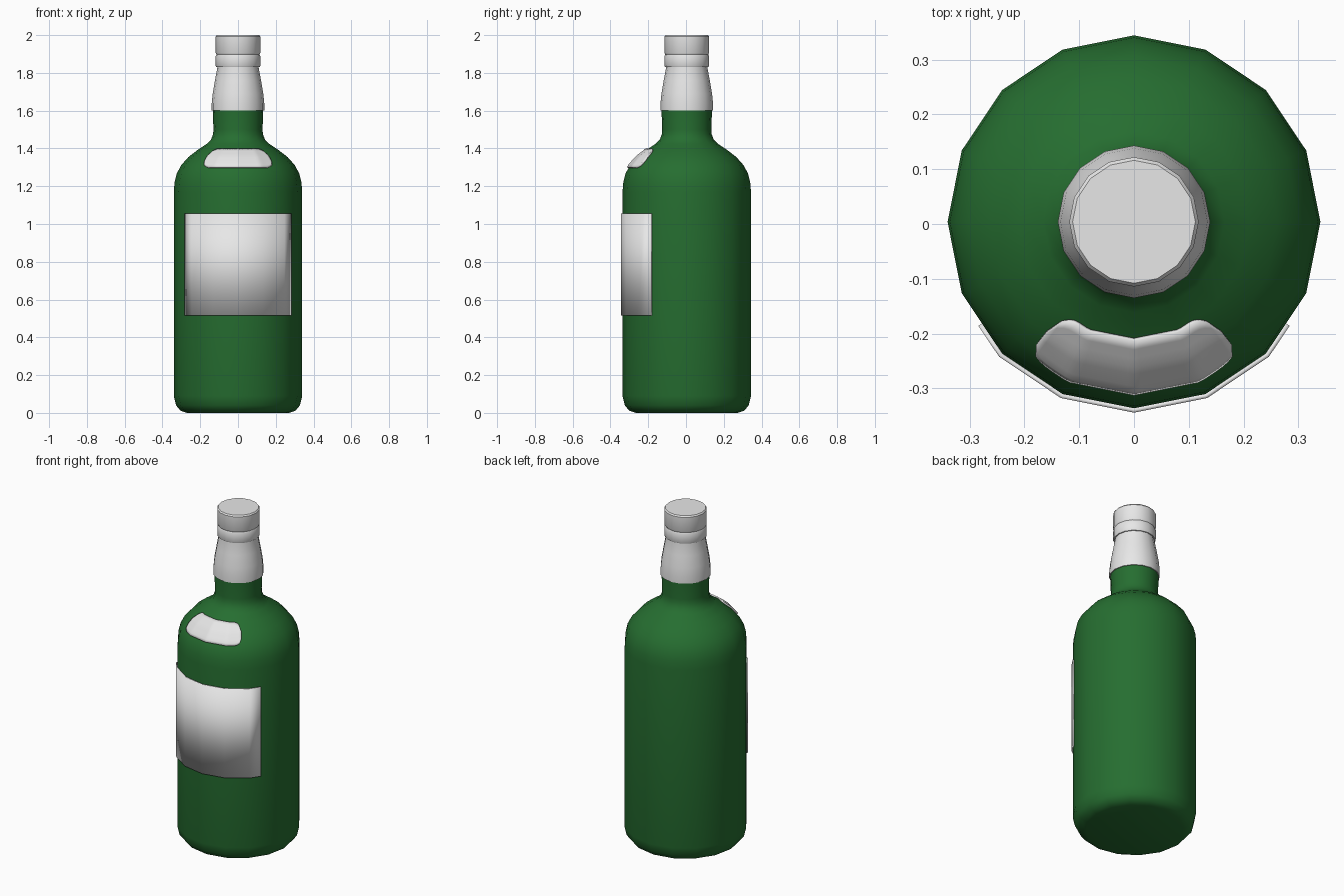
import bpy, bmesh
from math import sin, cos, pi, radians, sqrt

cube = bpy.data.objects.get("Cube")
if cube:
    bpy.data.objects.remove(cube, do_unlink=True)

SIDES = 16
STEP = 2 * pi / SIDES
CENTRE_Y = 0.004


def material(name, rgb):
    m = bpy.data.materials.new(name)
    m.use_nodes = True
    m.diffuse_color = (*rgb, 1)
    bsdf = next(n for n in m.node_tree.nodes if n.type == 'BSDF_PRINCIPLED')
    bsdf.inputs["Base Color"].default_value = (*rgb, 1)
    return m


green = material("green_glass", (0.019, 0.155, 0.03))
white = material("off_white", (0.8, 0.8, 0.8))


def finish(name, bm, mat):
    bmesh.ops.recalc_face_normals(bm, faces=bm.faces)
    mesh = bpy.data.meshes.new(name)
    bm.to_mesh(mesh)
    bm.free()
    mesh.materials.append(mat)
    ob = bpy.data.objects.new(name, mesh)
    ob.location.y = CENTRE_Y
    bpy.context.collection.objects.link(ob)
    bpy.ops.object.select_all(action='DESELECT')
    ob.select_set(True)
    bpy.context.view_layer.objects.active = ob
    bpy.ops.object.shade_smooth_by_angle(angle=radians(35))
    return ob


def lathe(name, profile, mat):
    """Turn (radius, height) points around z and close both ends."""
    bm = bmesh.new()
    rings = [[bm.verts.new((r * cos(i * STEP), r * sin(i * STEP), z))
              for i in range(SIDES)] for r, z in profile]
    for a, b in zip(rings, rings[1:]):
        for i in range(SIDES):
            j = (i + 1) % SIDES
            bm.faces.new((a[i], a[j], b[j], b[i]))
    bm.faces.new(rings[0])
    bm.faces.new(rings[-1])
    return finish(name, bm, mat)


def wrap(name, columns, mat):
    """Sheet on the front from (angle, [(radius, height)...]) columns,
    following the flat sides of the bottle."""
    bm = bmesh.new()
    grid = []
    for angle, points in columns:
        flat = cos(STEP / 2) / cos(angle % STEP - STEP / 2)
        grid.append([bm.verts.new((r * flat * sin(angle), -r * flat * cos(angle), z))
                     for r, z in points])
    for a, b in zip(grid, grid[1:]):
        for k in range(len(a) - 1):
            bm.faces.new((a[k], b[k], b[k + 1], a[k + 1]))
    ob = finish(name, bm, mat)
    solid = ob.modifiers.new("thickness", 'SOLIDIFY')
    solid.thickness = 0.008
    solid.offset = -1
    return ob


# Glass body
shoulder = [(0.34, 1.17), (0.336, 1.22), (0.325, 1.265), (0.302, 1.31),
            (0.262, 1.355), (0.21, 1.395), (0.165, 1.425), (0.143, 1.447),
            (0.132, 1.475)]
base = [(0.27, 0), (0.305, 0.012), (0.328, 0.04), (0.34, 0.09)]
lathe("bottle_body", base + shoulder + [(0.13, 1.5), (0.134, 1.61)], green)

# Neck wrap and cap
lathe("neck_foil", [(0.132, 1.6), (0.139, 1.6), (0.139, 1.64), (0.134, 1.69),
                    (0.122, 1.76), (0.109, 1.83), (0.109, 1.845)], white)
lathe("cap", [(0.108, 1.832), (0.115, 1.832), (0.118, 1.838), (0.118, 1.89),
              (0.114, 1.898), (0.118, 1.906), (0.118, 1.992), (0.112, 2)], white)

# Main label
wrap("front_label", [(k * STEP / 2, [(0.348, 0.515), (0.348, 1.055)])
                     for k in (-5, -4, -2, 0, 2, 4, 5)], white)


def shoulder_radius(z):
    for (r0, z0), (r1, z1) in zip(shoulder, shoulder[1:]):
        if z0 <= z <= z1:
            return r0 + (r1 - r0) * (z - z0) / (z1 - z0)


# Shoulder label with rounded ends
columns = []
N = 32
for i in range(N + 1):
    u = 2 * i / N - 1
    over = max(0, (abs(u) - 0.75) / 0.25)
    half = 0.05 * (0.3 + 0.7 * sqrt(max(0, 1 - over ** 2)))
    heights = [1.345 + half * (k / 4 - 1) for k in range(9)]
    columns.append((u * radians(38.5), [(shoulder_radius(z) + 0.007, z + 0.005)
                                        for z in heights]))
wrap("shoulder_label", columns, white)
